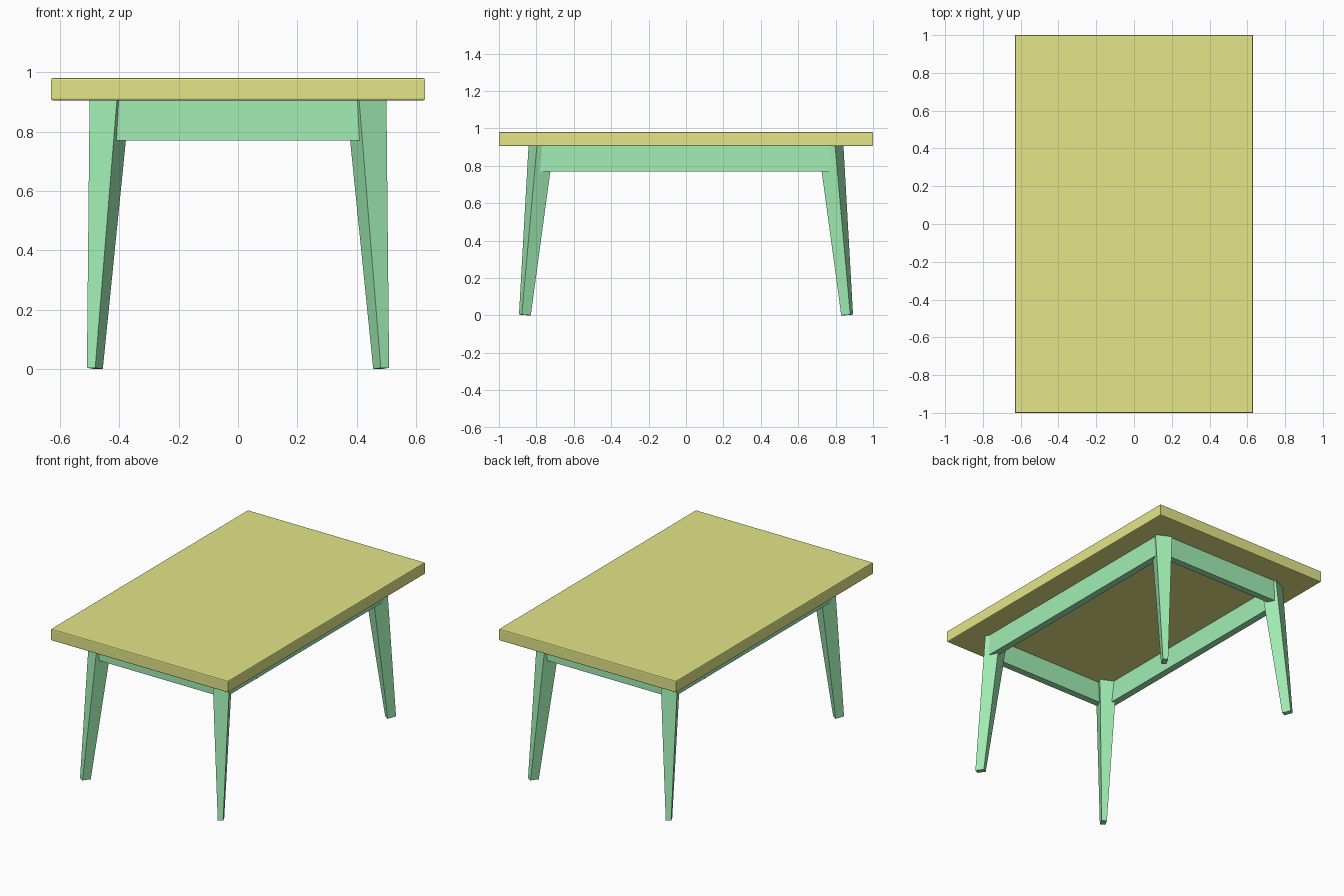
import bpy, bmesh

if "Cube" in bpy.data.objects:
    bpy.data.objects.remove(bpy.data.objects["Cube"])


def material(name, rgb):
    m = bpy.data.materials.new(name)
    m.diffuse_color = (*rgb, 1)
    m.use_nodes = True
    m.node_tree.nodes["Principled BSDF"].inputs["Base Color"].default_value = m.diffuse_color
    return m


YELLOW = material("yellow_top", (0.78, 0.79, 0.25))
GREEN = material("green_frame", (0.36, 0.86, 0.46))


def make_object(name, bm, mat):
    bmesh.ops.recalc_face_normals(bm, faces=bm.faces[:])
    mesh = bpy.data.meshes.new(name)
    bm.to_mesh(mesh)
    bm.free()
    mesh.materials.append(mat)
    obj = bpy.data.objects.new(name, mesh)
    bpy.context.collection.objects.link(obj)
    return obj


def box(name, lo, hi, mat, bevel=0):
    bm = bmesh.new()
    bmesh.ops.create_cube(bm, size=1)
    for v in bm.verts:
        v.co = [(a + b) / 2 + c * (b - a) for a, b, c in zip(lo, hi, v.co)]
    if bevel:
        # soften only the upper and lower rims
        rims = [e for e in bm.edges if abs(e.verts[0].co.z - e.verts[1].co.z) < 1e-5]
        bmesh.ops.bevel(bm, geom=rims, offset=bevel, segments=2,
                        profile=0.5, affect='EDGES')
    return make_object(name, bm, mat)


# Table top
TOP_Z, UNDER_Z, APRON_Z = 0.98, 0.905, 0.77
box("table_top", (-0.63, -1, UNDER_Z), (0.63, 1, TOP_Z), YELLOW, bevel=0.006)

# Splayed, tapered legs: turned square sections (foot, then head)
FOOT = [(0.509, 0.878, 0.004), (0.481, 0.893, 0.004),
        (0.4555, 0.845, 0), (0.4835, 0.83, 0)]
HEAD = [(0.50, 0.797, UNDER_Z), (0.408, 0.842, UNDER_Z),
        (0.364, 0.752, UNDER_Z), (0.456, 0.707, UNDER_Z)]


def leg(name, sx, sy):
    bm = bmesh.new()
    foot, head = [[bm.verts.new((sx * x, sy * y, z)) for x, y, z in ring]
                  for ring in (FOOT, HEAD)]
    bm.faces.new(foot)
    bm.faces.new(head)
    for i in range(4):
        j = (i + 1) % 4
        bm.faces.new((foot[i], foot[j], head[j], head[i]))
    make_object(name, bm, GREEN)


for sy, depth in ((-1, "front"), (1, "back")):
    for sx, side in ((-1, "left"), (1, "right")):
        leg(f"{depth}_{side}_leg", sx, sy)

# Apron rails between the legs
THICK = 0.045
for s, end, side in ((-1, "front", "left"), (1, "back", "right")):
    ys = sorted((s * 0.83, s * (0.83 - THICK)))
    box(f"{end}_apron", (-0.42, ys[0], APRON_Z), (0.42, ys[1], UNDER_Z), GREEN)
    xs = sorted((s * 0.487, s * (0.487 - THICK)))
    box(f"{side}_apron", (xs[0], -0.785, APRON_Z), (xs[1], 0.785, UNDER_Z), GREEN)
